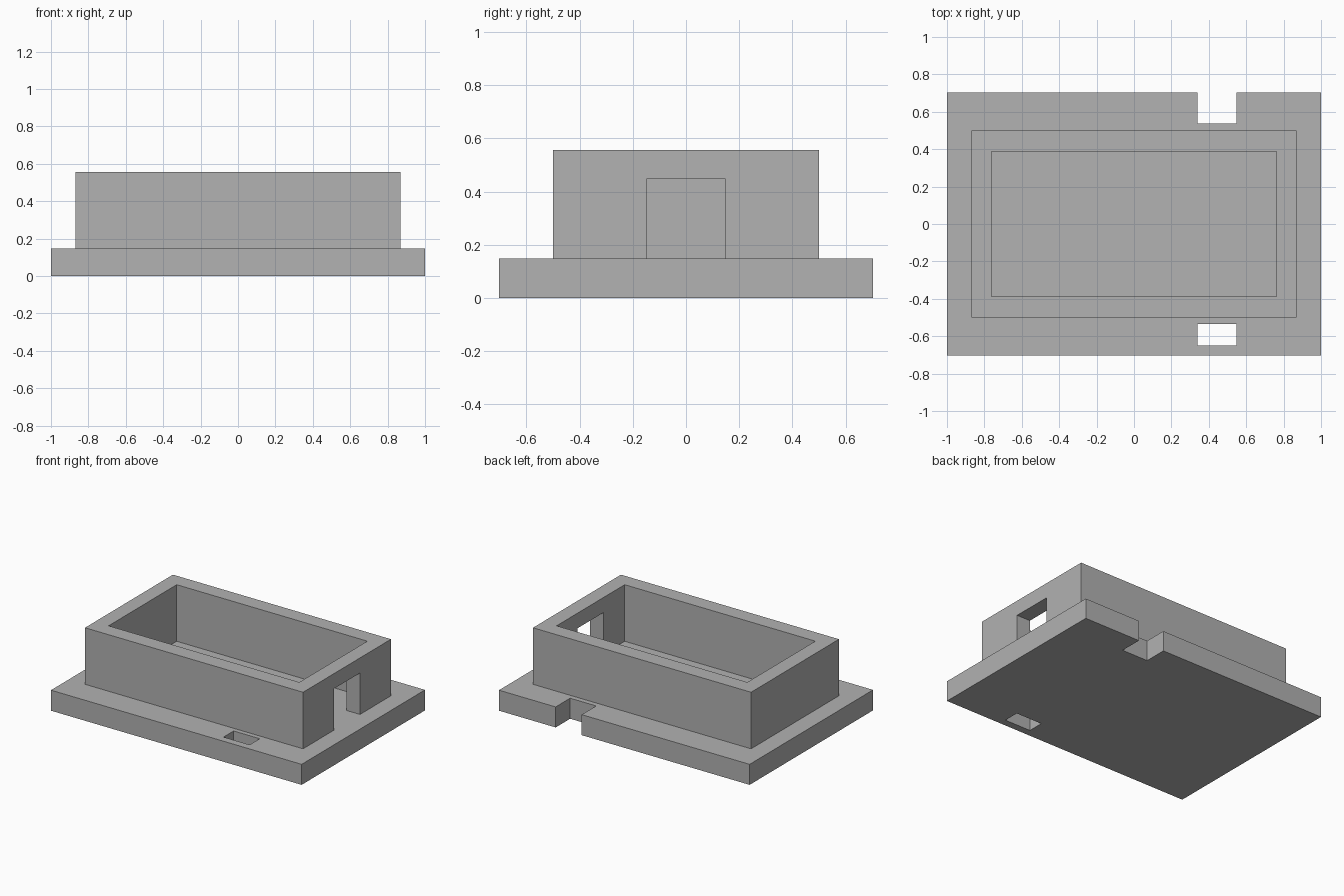
import bpy
import bmesh
from mathutils import Matrix, Vector

default = bpy.data.objects.get("Cube")
if default:
    bpy.data.objects.remove(default, do_unlink=True)

grey = bpy.data.materials.new("plain grey")
grey.use_nodes = True
colour = (0.445, 0.445, 0.445, 1)
grey.diffuse_color = colour
grey.node_tree.nodes["Principled BSDF"].inputs["Base Color"].default_value = colour


def box(name, x, y, z):
    """Box between the given (low, high) limits on each axis."""
    low, high = (Vector(c) for c in zip(x, y, z))
    bm = bmesh.new()
    bmesh.ops.create_cube(bm, size=1, matrix=Matrix.Translation((low + high) / 2)
                          @ Matrix.Diagonal((high - low).to_4d()))
    mesh = bpy.data.meshes.new(name)
    bm.to_mesh(mesh)
    bm.free()
    mesh.materials.append(grey)
    obj = bpy.data.objects.new(name, mesh)
    bpy.context.collection.objects.link(obj)
    return obj


def combine(target, tool, operation):
    """Apply a boolean and discard the tool."""
    tool.hide_render = True
    mod = target.modifiers.new(operation.lower(), "BOOLEAN")
    mod.operation = operation
    mod.solver = "EXACT"
    mod.object = tool
    bpy.context.view_layer.objects.active = target
    bpy.ops.object.modifier_apply(modifier=mod.name)
    bpy.data.objects.remove(tool, do_unlink=True)


BASE_TOP, WALL_TOP, DEPTH = 0.148, 0.556, 0.703

# Base plate with a front slot and a notch in the back edge
base = box("walled_base", (-1, 1), (-DEPTH, DEPTH), (0, BASE_TOP))
slot_x = (0.34, 0.548)
combine(base, box("slot_cutter", slot_x, (-0.65, -0.535), (-0.1, 0.3)), "DIFFERENCE")
combine(base, box("notch_cutter", slot_x, (0.538, 0.9), (-0.1, 0.3)), "DIFFERENCE")

# Open rectangular wall with a doorway in its left side
wall = box("wall", (-0.87, 0.87), (-0.501, 0.501), (BASE_TOP, WALL_TOP))
combine(wall, box("pocket_cutter", (-0.761, 0.761), (-0.388, 0.388), (0, 1)), "DIFFERENCE")
combine(wall, box("doorway_cutter", (0.5, 1.1), (-0.148, 0.148), (0, 0.447)), "DIFFERENCE")

# One solid part
combine(base, wall, "UNION")
